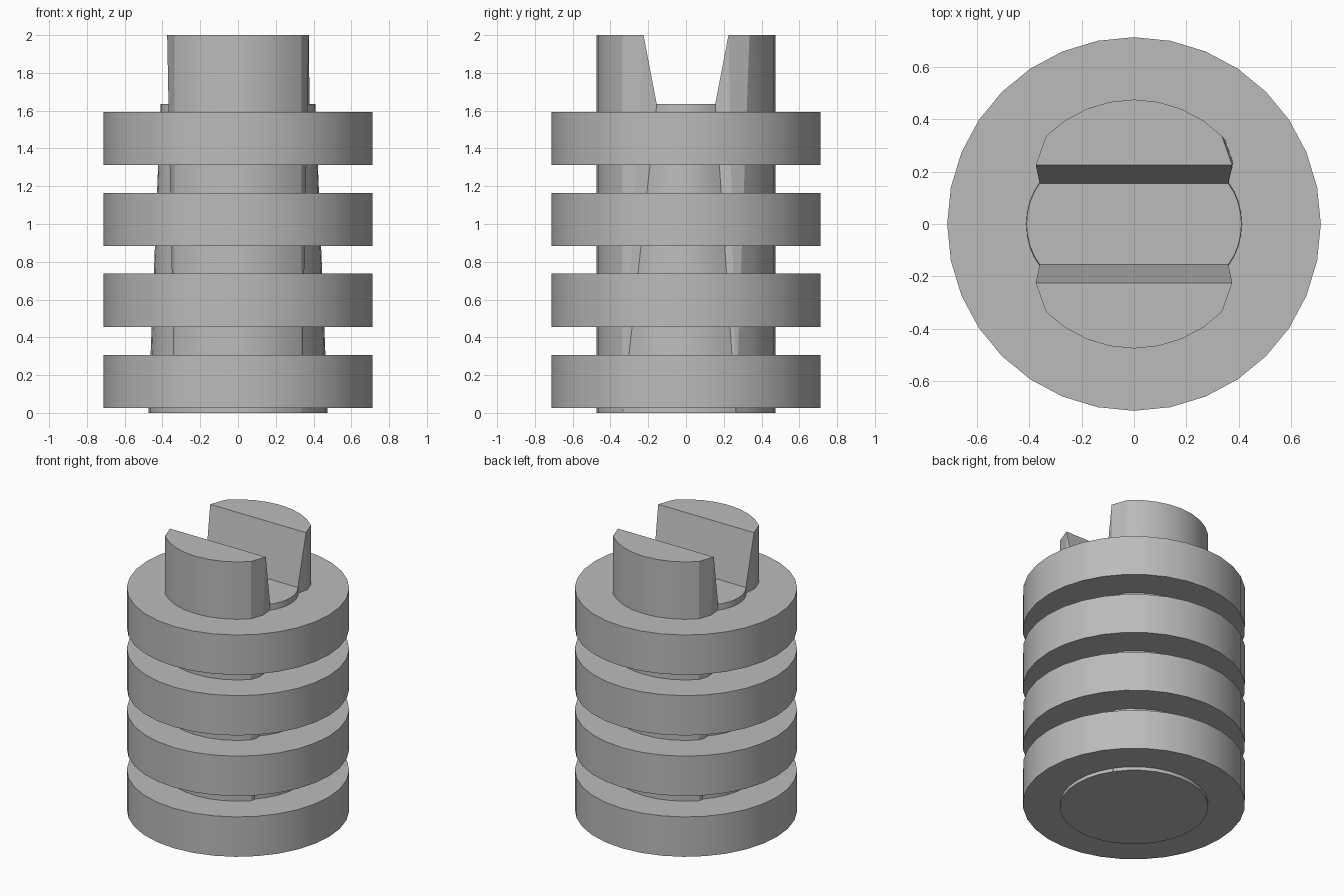
import bpy, bmesh, math

cube = bpy.data.objects.get("Cube")
if cube:
    bpy.data.objects.remove(cube, do_unlink=True)

N = 32
CORE_R, RING_R = 0.475, 0.713
HEIGHT, FLOOR_Z = 2.0, 1.635

grey = bpy.data.materials.new("plain grey")
grey.use_nodes = True
colour = (0.5, 0.5, 0.5, 1)
grey.diffuse_color = colour
grey.node_tree.nodes["Principled BSDF"].inputs["Base Color"].default_value = colour


def finish(bm, name):
    bmesh.ops.recalc_face_normals(bm, faces=bm.faces)
    mesh = bpy.data.meshes.new(name)
    bm.to_mesh(mesh)
    bm.free()
    obj = bpy.data.objects.new(name, mesh)
    bpy.context.collection.objects.link(obj)
    mesh.materials.append(grey)
    bpy.ops.object.select_all(action="DESELECT")
    obj.select_set(True)
    bpy.context.view_layer.objects.active = obj
    bpy.ops.object.shade_smooth_by_angle(angle=math.radians(15))
    return obj


# Slotted core: a round base lofted up to two prongs and a narrower slot floor
bm = bmesh.new()


def circle_vert(i, z):
    a = math.tau * i / N
    return bm.verts.new((CORE_R * math.cos(a), CORE_R * math.sin(a), z))


def face(*verts):
    unique = list(dict.fromkeys(verts))
    if len(unique) > 2:
        bm.faces.new(unique)


base = [circle_vert(i, 0) for i in range(N)]
prong = {i: circle_vert(i, HEIGHT) for i in [*range(4, 13), *range(20, 29)]}
floor, corner = {}, {}
c45 = math.cos(math.pi / 4)
for i in [*range(0, 5), *range(12, 21), *range(28, N)]:
    a = math.tau * i / N
    c, s = math.cos(a), math.sin(a)
    x = 0.36 + 0.05 * (abs(c) - c45) / (1 - c45)
    floor[i] = bm.verts.new((math.copysign(x, c), 0.155 * s / c45, FLOOR_Z))
for i in (4, 12, 20, 28):
    a = math.tau * i / N
    corner[i] = bm.verts.new((math.copysign(0.375, math.cos(a)),
                              math.copysign(0.225, math.sin(a)), HEIGHT))

# One corner of the loft meets the base a step further round
foot = {i: base[3] if i == 4 else base[i] for i in range(N)}

for i in range(N):
    j = (i + 1) % N
    if i in prong and j in prong:
        face(base[i], base[j], prong[j], prong[i])
    else:
        face(foot[i], foot[j], floor[j], floor[i])
for i in corner:
    face(foot[i], prong[i], corner[i])
    face(foot[i], corner[i], floor[i])
face(prong[4], base[4], base[3])

# Slot walls, prong tops, slot floor and underside
for i, j in ((4, 12), (20, 28)):
    face(floor[i], floor[j], corner[j], corner[i])
    face(corner[i], *[prong[k] for k in range(i, j + 1)], corner[j])
face(*[floor[i] for i in sorted(floor)])
face(*base)
finish(bm, "slotted_core")

# Four thick rings stacked along the core
for n, z in enumerate((0.025, 0.455, 0.883, 1.312)):
    bm = bmesh.new()
    bmesh.ops.create_cone(bm, cap_ends=True, segments=N, radius1=RING_R,
                          radius2=RING_R, depth=0.282)
    bmesh.ops.translate(bm, verts=bm.verts, vec=(0, 0, z + 0.141))
    finish(bm, f"ring_{n + 1}")
